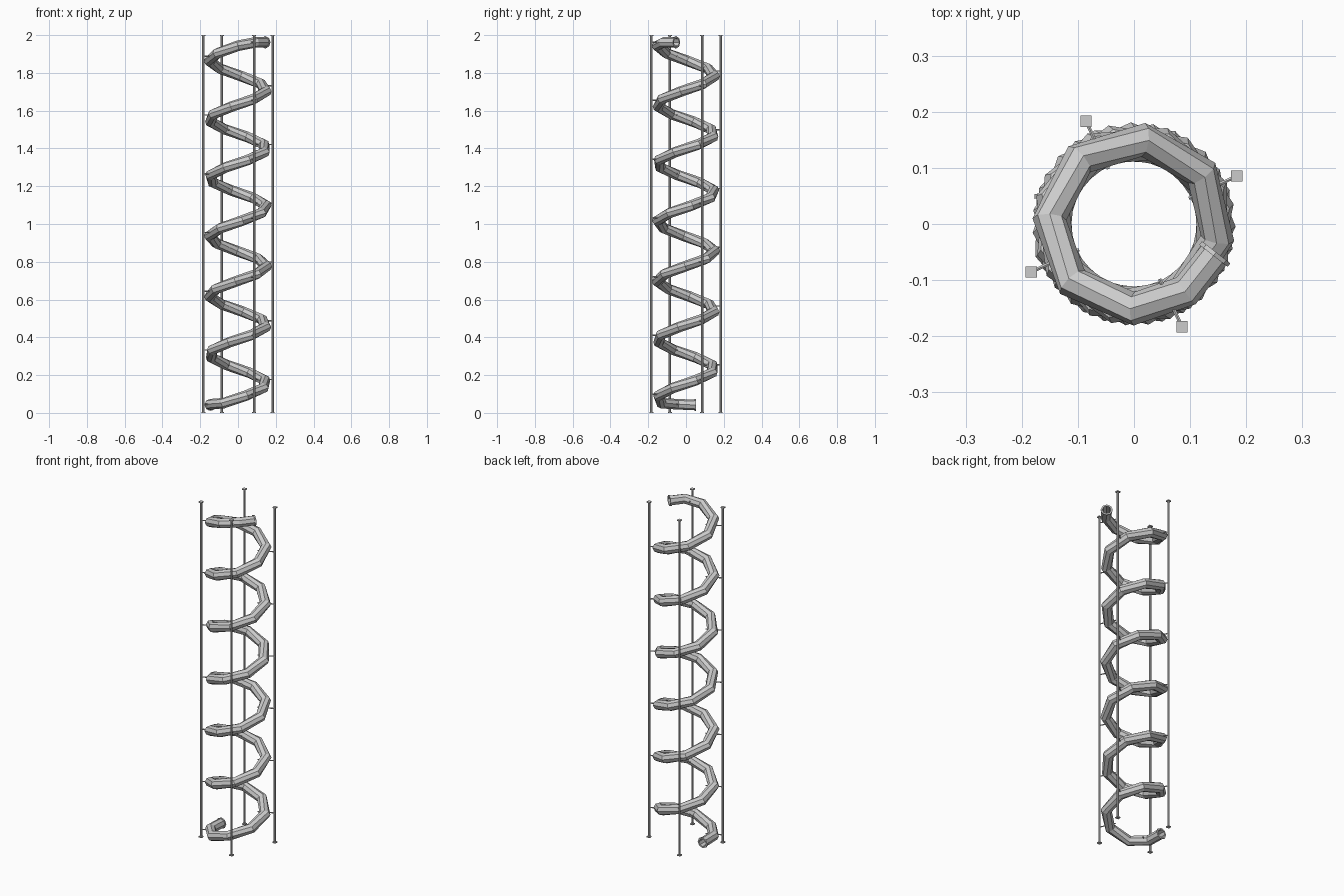
import bpy, bmesh
from math import radians, cos, sin, pi
from mathutils import Vector, Matrix

if "Cube" in bpy.data.objects:
    bpy.data.objects.remove(bpy.data.objects["Cube"])

R, r, PITCH, SIDES = 0.151, 0.028, 0.311, 8


def coil_z(a):
    # the rise flattens out at both ends
    return min(max(PITCH * (a - 180) / 360, 0.042 + 0.0001 * (a - 160)), 1.962)


def polar(rad, a, z):
    return Vector((rad * cos(radians(a)), rad * sin(radians(a)), z))


def finish(bm, name):
    bmesh.ops.recalc_face_normals(bm, faces=bm.faces)
    me = bpy.data.meshes.new(name)
    bm.to_mesh(me)
    bm.free()
    ob = bpy.data.objects.new(name, me)
    bpy.context.collection.objects.link(ob)
    return ob


def rod(bm, p, q, rad, sides=8):
    d = q - p
    m = Matrix.Translation((p + q) / 2) @ d.to_track_quat('Z', 'Y').to_matrix().to_4x4()
    bmesh.ops.create_cone(bm, cap_ends=True, segments=sides, radius1=rad, radius2=rad,
                          depth=d.length, matrix=m)


def sweep(bm, pts, rad):
    # mitred tube through the path points
    rings = []
    n = len(pts)
    for i, p in enumerate(pts):
        t0 = (pts[i] - pts[i - 1]).normalized() if i else (pts[1] - pts[0]).normalized()
        t1 = (pts[i + 1] - pts[i]).normalized() if i < n - 1 else t0
        t = (t0 + t1).normalized()
        out = Vector((p.x, p.y, 0))
        out = (out - t * out.dot(t)).normalized()
        up = t.cross(out)
        k = 1 / max(t.dot(t1), 0.7)
        rings.append([bm.verts.new(p + out * rad * k * cos(2 * pi * j / SIDES)
                                   + up * rad * sin(2 * pi * j / SIDES)) for j in range(SIDES)])
    for a, b in zip(rings, rings[1:]):
        for j in range(SIDES):
            bm.faces.new((a[j], a[j - 1], b[j - 1], b[j]))
    return rings


# spiral tube: outer and inner skins joined at the open ends
angles = [160, 198] + [2430 - 46.6 * k for k in range(47, -1, -1)] + [2468, 2501]
path = [polar(R if 200 < a < 2490 else R + 0.004, a, coil_z(a)) for a in angles]
bm = bmesh.new()
outer = sweep(bm, path, r)
inner = sweep(bm, path, r - 0.005)
for e in (0, -1):
    for j in range(SIDES):
        bm.faces.new((outer[e][j], outer[e][j - 1], inner[e][j - 1], inner[e][j]))
finish(bm, "spiral_tube")

# thin collars on both open ends
bm = bmesh.new()
for p, q in ((path[0], path[1]), (path[-1], path[-2])):
    d = (q - p).normalized() * 0.008
    a = sweep(bm, [p, p + d], r + 0.004)
    b = sweep(bm, [p, p + d], r - 0.004)
    for e in (0, 1):
        for j in range(SIDES):
            bm.faces.new((a[e][j], a[e][j - 1], b[e][j - 1], b[e][j]))
finish(bm, "end_collars")

# four upright posts with square end plates, and the pins holding the tube
for i in range(4):
    a0 = 205 + 90 * i
    bm = bmesh.new()
    rod(bm, polar(0.202, a0, 0), polar(0.202, a0, 2), 0.0065)
    for z in (0.003, 1.997):
        bmesh.ops.create_cube(bm, size=1, matrix=Matrix.Translation(polar(0.202, a0, z))
                              @ Matrix.Diagonal((0.02, 0.02, 0.006, 1)))
    finish(bm, f"post_{i + 1}")
    bm = bmesh.new()
    a = a0
    while a < 2490:
        z = coil_z(a)
        rod(bm, polar(0.202, a, z), polar(0.108, a, z), 0.0035, 6)
        a += 360
    finish(bm, f"pins_{i + 1}")
